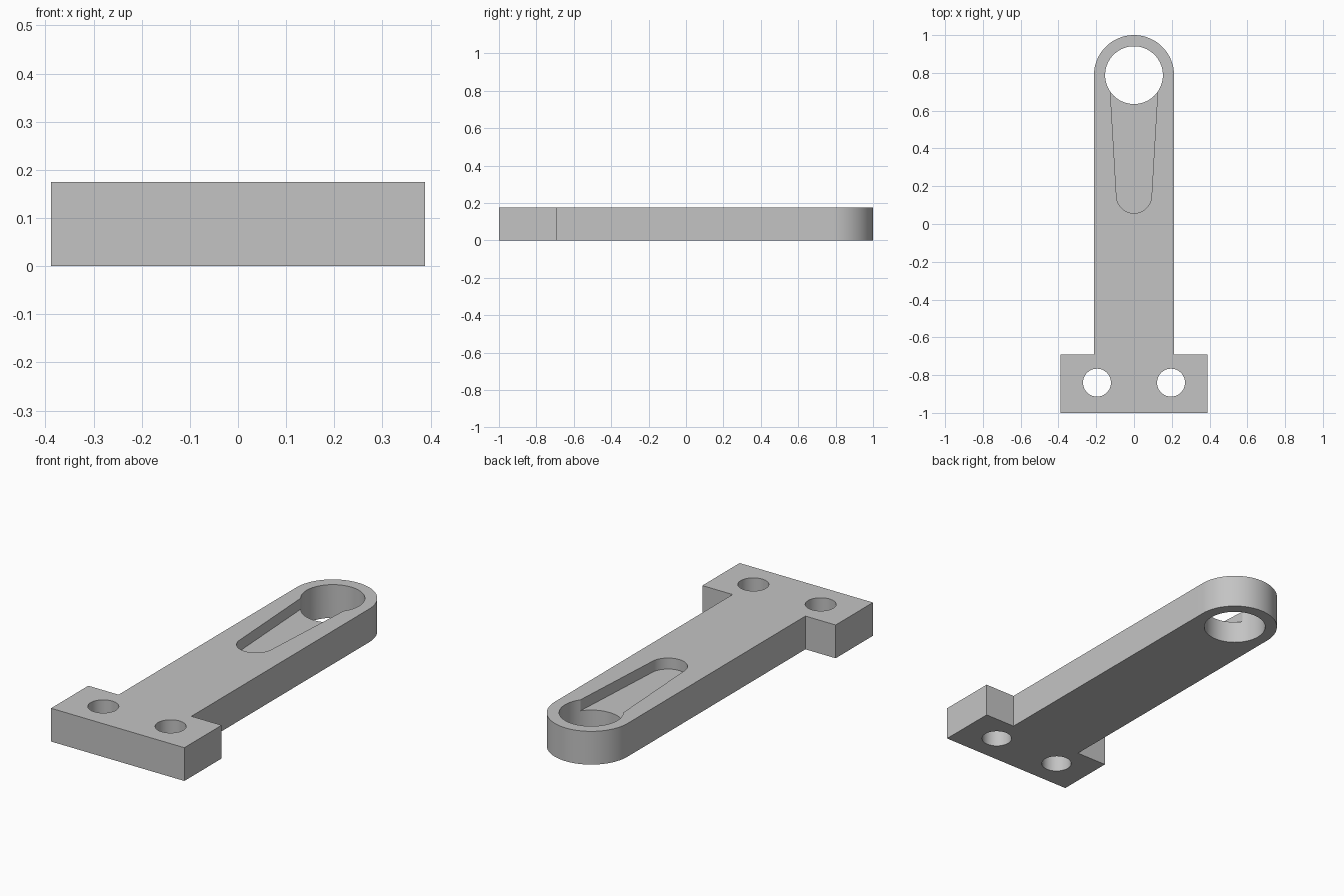
import bpy
import bmesh
from math import cos, sin, pi, radians

cube = bpy.data.objects.get("Cube")
if cube:
    bpy.data.objects.remove(cube, do_unlink=True)

HEIGHT = 0.175
ARM = 0.212            # half width of the arm and radius of its round end
EYE_Y = 1.0 - ARM      # centre of the large eye
SLOT_FLOOR = 0.117

grey = bpy.data.materials.new("plain grey")
grey.use_nodes = True
grey.diffuse_color = (0.55, 0.55, 0.55, 1)
grey.node_tree.nodes["Principled BSDF"].inputs["Base Color"].default_value = grey.diffuse_color


def arc(cx, cy, r, start, end, steps):
    angles = [start + (end - start) * i / steps for i in range(steps + 1)]
    return [(cx + r * cos(a), cy + r * sin(a)) for a in angles]


def prism(name, outline, bottom, top):
    """Extrude a counter-clockwise outline from bottom to top."""
    bm = bmesh.new()
    face = bm.faces.new([bm.verts.new((x, y, bottom)) for x, y in outline])
    moved = bmesh.ops.extrude_face_region(bm, geom=[face])["geom"]
    verts = [v for v in moved if isinstance(v, bmesh.types.BMVert)]
    bmesh.ops.translate(bm, verts=verts, vec=(0, 0, top - bottom))
    bmesh.ops.recalc_face_normals(bm, faces=bm.faces)
    mesh = bpy.data.meshes.new(name)
    bm.to_mesh(mesh)
    bm.free()
    mesh.materials.append(grey)
    obj = bpy.data.objects.new(name, mesh)
    bpy.context.collection.objects.link(obj)
    return obj


def hole(name, x, y, r, steps):
    return prism(name, arc(x, y, r, 0, 2 * pi, steps)[:-1], -0.1, HEIGHT + 0.1)


# T-shaped body: foot block, straight arm and rounded end
right_side = [(0.388, -1.0), (0.388, -0.69), (ARM, -0.69)]
left_side = [(-x, y) for x, y in reversed(right_side)]
body = prism("lever_arm", right_side + arc(0, EYE_Y, ARM, 0, pi, 48) + left_side, 0, HEIGHT)

# Cutters: eye, two bolt holes and the shallow tapered slot
cutters = [hole("eye_cutter", 0, EYE_Y, 0.153, 72)]
for side, x in (("left", 0.196), ("right", -0.196)):
    cutters.append(hole(side + "_bolt_cutter", x, -0.84, 0.074, 48))
slot = [(0.128, 0.75), (-0.128, 0.75)] + arc(0, 0.15, 0.093, pi, 2 * pi, 24)
cutters.append(prism("slot_cutter", slot, SLOT_FLOOR, HEIGHT + 0.1))

for cutter in cutters:
    cutter.hide_render = True
    mod = body.modifiers.new(cutter.name, "BOOLEAN")
    mod.operation = "DIFFERENCE"
    mod.solver = "EXACT"
    mod.object = cutter

# Bake the cuts and drop the cutters
bpy.context.view_layer.update()
evaluated = body.evaluated_get(bpy.context.evaluated_depsgraph_get())
cut_mesh = bpy.data.meshes.new_from_object(evaluated)
body.modifiers.clear()
body.data = cut_mesh
for cutter in cutters:
    bpy.data.objects.remove(cutter, do_unlink=True)

# Smooth round walls with crisp rims
bpy.ops.object.select_all(action="DESELECT")
body.select_set(True)
bpy.context.view_layer.objects.active = body
bpy.ops.object.shade_smooth_by_angle(angle=radians(30))
